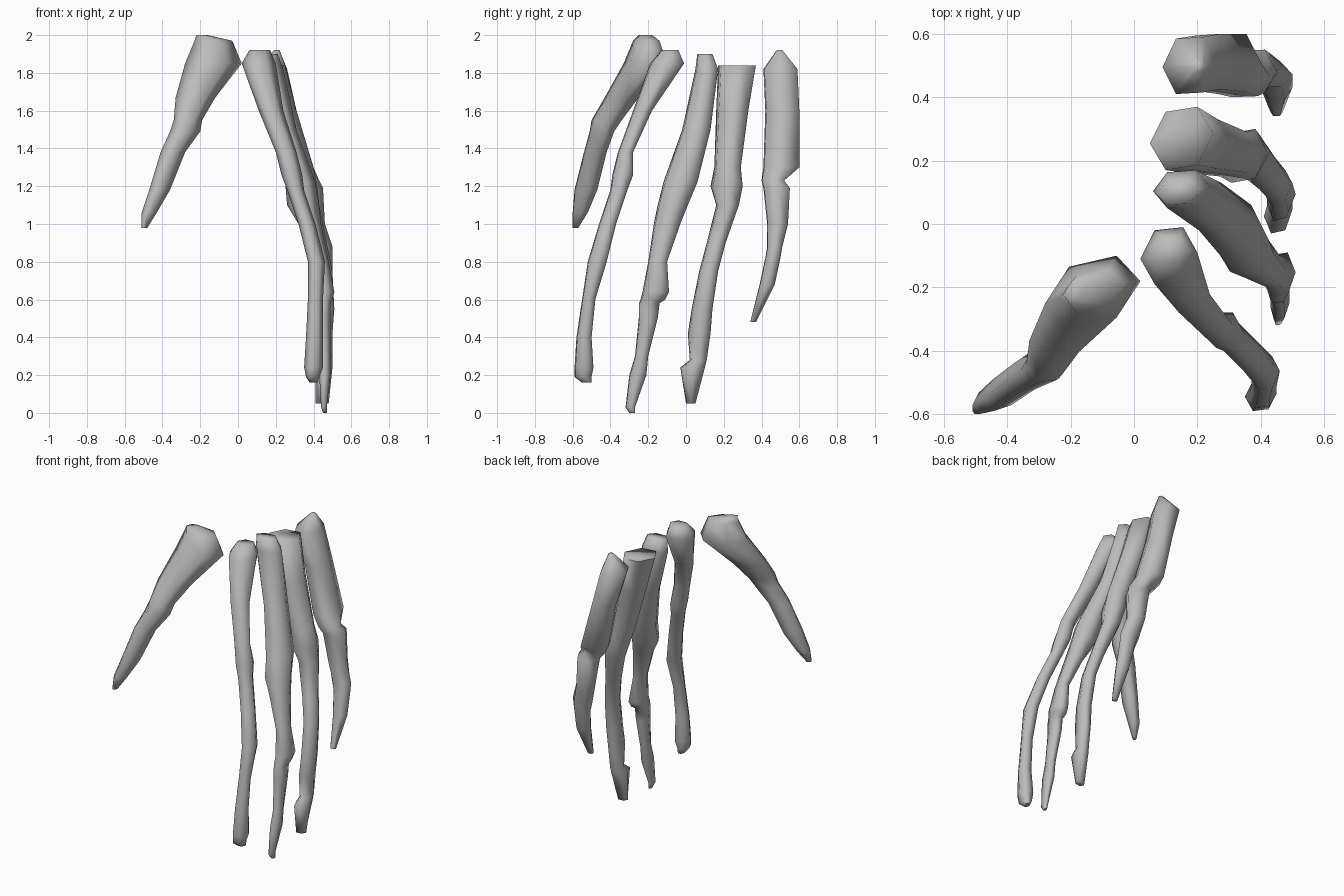
import bpy
import bmesh
from math import cos, sin, tau, radians

default_cube = bpy.data.objects.get("Cube")
if default_cube:
    bpy.data.objects.remove(default_cube, do_unlink=True)

# One plain bone-grey material
bone = bpy.data.materials.new("bone_grey")
bone.use_nodes = True
bone_colour = (0.5, 0.5, 0.5, 1)
bone.diffuse_color = bone_colour
bone.node_tree.nodes["Principled BSDF"].inputs["Base Color"].default_value = bone_colour

SIDES = 6


def section(bm, x_range, y_range, z, slant):
    """Add one slanted six-sided level section that fills the given ranges."""
    unit = [(cos(tau * i / SIDES), sin(tau * i / SIDES + slant)) for i in range(SIDES)]
    reach_x = max(abs(u) for u, v in unit)
    reach_y = max(abs(v) for u, v in unit)
    (left, right), (front, back) = x_range, y_range
    ring = []
    for u, v in unit:
        x = (left + right) / 2 + (right - left) / 2 * u / reach_x
        y = (front + back) / 2 + (back - front) / 2 * v / reach_y
        ring.append(bm.verts.new((x, y, z)))
    return ring


def build_finger(name, slant, levels):
    """Loft a bony finger through its levels: height, width range, depth range."""
    bm = bmesh.new()
    rings = [section(bm, x_range, y_range, z, slant) for z, x_range, y_range in levels]
    for upper, lower in zip(rings, rings[1:]):
        for i in range(SIDES):
            j = (i + 1) % SIDES
            bm.faces.new((upper[i], upper[j], lower[j], lower[i]))
    bm.faces.new(rings[0])
    bm.faces.new(rings[-1])
    bmesh.ops.recalc_face_normals(bm, faces=bm.faces)
    mesh = bpy.data.meshes.new(name)
    bm.to_mesh(mesh)
    bm.free()
    mesh.materials.append(bone)
    finger = bpy.data.objects.new(name, mesh)
    bpy.context.collection.objects.link(finger)

    # Smooth all round the bone, crisp only at the sharpest ends
    bpy.ops.object.select_all(action="DESELECT")
    finger.select_set(True)
    bpy.context.view_layer.objects.active = finger
    bpy.ops.object.shade_smooth_by_angle(angle=radians(85))


# Thumb, spread to the side
build_finger("thumb", .3, [
    (2, (-.22, -.16), (-.25, -.18)),
    (1.97, (-.23, -.03), (-.28, -.14)),
    (1.85, (-.28, .02), (-.33, -.1)),
    (1.67, (-.33, -.12), (-.43, -.25)),
    (1.55, (-.34, -.19), (-.5, -.34)),
    (1.49, (-.36, -.2), (-.51, -.38)),
    (1.38, (-.41, -.28), (-.54, -.42)),
    (1.18, (-.47, -.36), (-.59, -.47)),
    (1.06, (-.51, -.43), (-.6, -.52)),
    (.98, (-.51, -.48), (-.6, -.57)),
])

# Index finger
build_finger("index_finger", .1, [
    (1.92, (.06, .17), (-.13, -.04)),
    (1.85, (.02, .2), (-.19, -.01)),
    (1.6, (.11, .24), (-.28, -.18)),
    (1.38, (.2, .31), (-.36, -.28)),
    (1.26, (.23, .34), (-.39, -.28)),
    (1.18, (.26, .35), (-.4, -.31)),
    (1, (.32, .41), (-.46, -.37)),
    (.8, (.37, .46), (-.52, -.42)),
    (.6, (.37, .45), (-.55, -.48)),
    (.4, (.36, .45), (-.58, -.5)),
    (.24, (.35, .45), (-.59, -.49)),
    (.19, (.36, .43), (-.59, -.5)),
    (.16, (.38, .42), (-.55, -.5)),
])

# Middle finger
build_finger("middle_finger", .1, [
    (1.9, (.07, .21), (.06, .14)),
    (1.82, (.06, .24), (.05, .17)),
    (1.5, (.17, .31), (-.02, .13)),
    (1.22, (.25, .41), (-.12, .06)),
    (1.1, (.26, .43), (-.15, .01)),
    (1, (.32, .44), (-.17, -.03)),
    (.8, (.4, .48), (-.2, -.1)),
    (.64, (.41, .51), (-.23, -.09)),
    (.6, (.41, .5), (-.24, -.11)),
    (.58, (.42, .49), (-.25, -.14)),
    (.5, (.42, .49), (-.25, -.15)),
    (.3, (.43, .49), (-.27, -.2)),
    (.2, (.43, .49), (-.3, -.21)),
    (.03, (.44, .47), (-.32, -.27)),
    (0, (.45, .47), (-.3, -.27)),
])

# Ring finger
build_finger("ring_finger", .15, [
    (1.84, (.05, .25), (.17, .37)),
    (1.6, (.13, .31), (.16, .33)),
    (1.3, (.23, .4), (.15, .29)),
    (1.2, (.27, .42), (.13, .3)),
    (1.1, (.3, .43), (.16, .28)),
    (.9, (.37, .47), (.11, .21)),
    (.75, (.41, .5), (.07, .17)),
    (.55, (.42, .51), (.03, .14)),
    (.42, (.42, .5), (.01, .13)),
    (.28, (.42, .5), (.02, .11)),
    (.24, (.41, .5), (-.03, .1)),
    (.05, (.41, .48), (0, .05)),
])

# Little finger
build_finger("little_finger", .05, [
    (1.92, (.19, .22), (.48, .51)),
    (1.82, (.09, .26), (.41, .59)),
    (1.6, (.16, .31), (.42, .6)),
    (1.3, (.22, .4), (.41, .6)),
    (1.23, (.27, .43), (.4, .52)),
    (1.19, (.3, .45), (.41, .55)),
    (1, (.33, .46), (.43, .54)),
    (.88, (.36, .5), (.43, .51)),
    (.82, (.38, .5), (.42, .5)),
    (.68, (.4, .5), (.39, .47)),
    (.48, (.43, .47), (.34, .37)),
])
